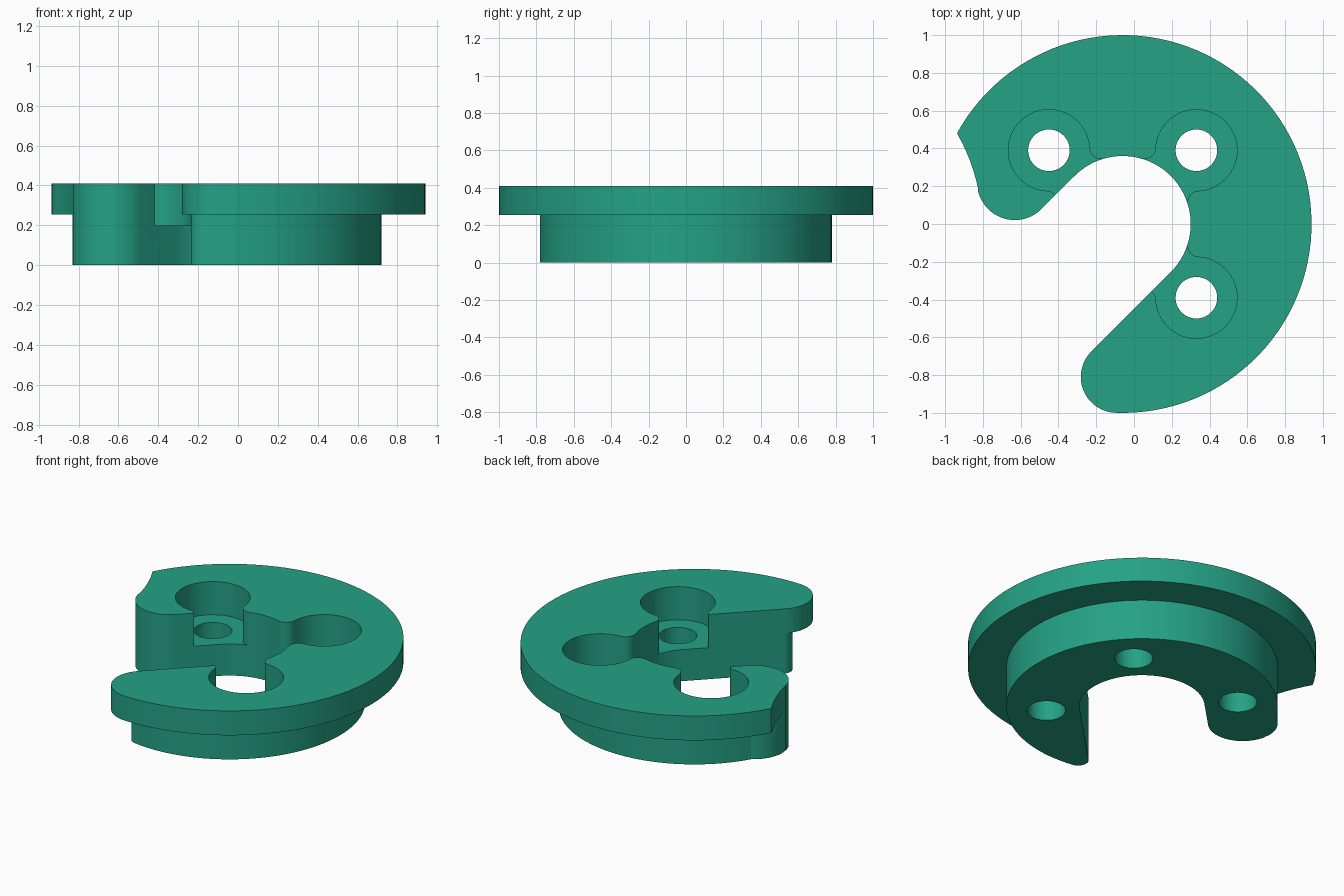
import bpy, bmesh, math

if "Cube" in bpy.data.objects:
    bpy.data.objects.remove(bpy.data.objects["Cube"])

CX = -0.06             # disc centre in x; all profiles are drawn around it
TOP, STEP, FLOOR = 0.41, 0.255, 0.20
BORE = 0.36            # central bore radius, also half the slot width
S = math.sqrt(0.5)


def arc(c, r, a0, a1):
    """Points on an arc from angle a0 to a1 in degrees."""
    n = max(4, int(abs(a1 - a0) / 3))
    return [(c[0] + r * math.cos(math.radians(a0 + (a1 - a0) * i / n)),
             c[1] + r * math.sin(math.radians(a0 + (a1 - a0) * i / n))) for i in range(n + 1)]


def slot_pt(p, q):
    """Point p across and q along the diagonal slot."""
    return (S * (p - q), -S * (p + q))


def angle(a, b=(0, 0)):
    return math.degrees(math.atan2(a[1] - b[1], a[0] - b[0]))


def prism(name, pts, z0, z1):
    bm = bmesh.new()
    clean = [p for i, p in enumerate(pts) if math.dist(p, pts[i - 1]) > 1e-4]
    face = bm.faces.new([bm.verts.new((x + CX, y, z0)) for x, y in clean])
    ext = bmesh.ops.extrude_face_region(bm, geom=[face])["geom"]
    bmesh.ops.translate(bm, vec=(0, 0, z1 - z0),
                        verts=[v for v in ext if isinstance(v, bmesh.types.BMVert)])
    bmesh.ops.recalc_face_normals(bm, faces=bm.faces)
    me = bpy.data.meshes.new(name)
    bm.to_mesh(me)
    bm.free()
    ob = bpy.data.objects.new(name, me)
    bpy.context.collection.objects.link(ob)
    return ob


def tip(disc, r):
    """Rounded end between the slot wall and a disc: centre and end angle."""
    p = BORE + r
    c = slot_pt(p, math.sqrt((disc - r) ** 2 - p ** 2))
    return c, angle(c) % 360


# Flange outline: rounded tip, rim, hollow flank, lobe, bore
lobe, lobe_r = (-0.571, 0.221), 0.20
hollow = (-1.744, -0.018)
c, end = tip(1.0, 0.19)
outline = arc(c, 0.19, 135, end) + arc((0, 0), 1.0, end - 360, 151)
outline += arc(hollow, 1.0, 29.5, 11.5)
outline += arc(lobe, lobe_r, 191.5, 315) + arc((0, 0), BORE, 135, -45)
body = prism("slotted_flange", outline, 0, TOP)

# Relief under the flange leaves a smaller hub and the lobe
hub = 0.78
c, end = tip(hub, 0.06)
relief = [slot_pt(0.2, 0.585)] + arc(c, 0.06, 135, end)
relief += arc((0, 0), hub, end - 360, 149.65) + arc(lobe, lobe_r, 120.5, 189)
relief += arc((0, 0), 1.5, 176, -130)
cutters = [prism("relief_cutter", relief, -0.1, STEP)]

# Counterbores blended into the bore, with through holes
dist, cb, fil = 0.552, 0.215, 0.06
a = ((BORE + fil) ** 2 - (cb + fil) ** 2 + dist ** 2) / (2 * dist)
h = math.sqrt((BORE + fil) ** 2 - a * a)
up, lo, ctr = (a, h), (a, -h), (dist, 0)
t_cb, t_in = angle(up, ctr), angle(up)
pocket = arc(ctr, cb, -t_cb, t_cb)
pocket += arc(up, fil, t_cb - 180, t_in - 180)
pocket += [(0.2, 0.1), (0.2, -0.1)]
pocket += arc(lo, fil, 180 - t_in, 180 - t_cb)
for deg in (45, 135, -45):
    k, s = math.cos(math.radians(deg)), math.sin(math.radians(deg))
    cutters.append(prism("counterbore_cutter",
                         [(x * k - y * s, x * s + y * k) for x, y in pocket], FLOOR, 0.6))
    cutters.append(prism("hole_cutter",
                         arc((dist * k, dist * s), 0.11, 0, 357), -0.1, 0.3))

bpy.context.view_layer.objects.active = body
body.select_set(True)
for cut in cutters:
    mod = body.modifiers.new("cut", 'BOOLEAN')
    mod.operation, mod.solver, mod.object = 'DIFFERENCE', 'EXACT', cut
    bpy.ops.object.modifier_apply(modifier=mod.name)
    bpy.data.objects.remove(cut)

green = bpy.data.materials.new("sea_green")
green.diffuse_color = (0.018, 0.36, 0.235, 1)
green.use_nodes = True
green.node_tree.nodes["Principled BSDF"].inputs["Base Color"].default_value = green.diffuse_color
body.data.materials.clear()
body.data.materials.append(green)
for poly in body.data.polygons:
    poly.material_index = 0
bpy.ops.object.shade_smooth_by_angle(angle=math.radians(30))
